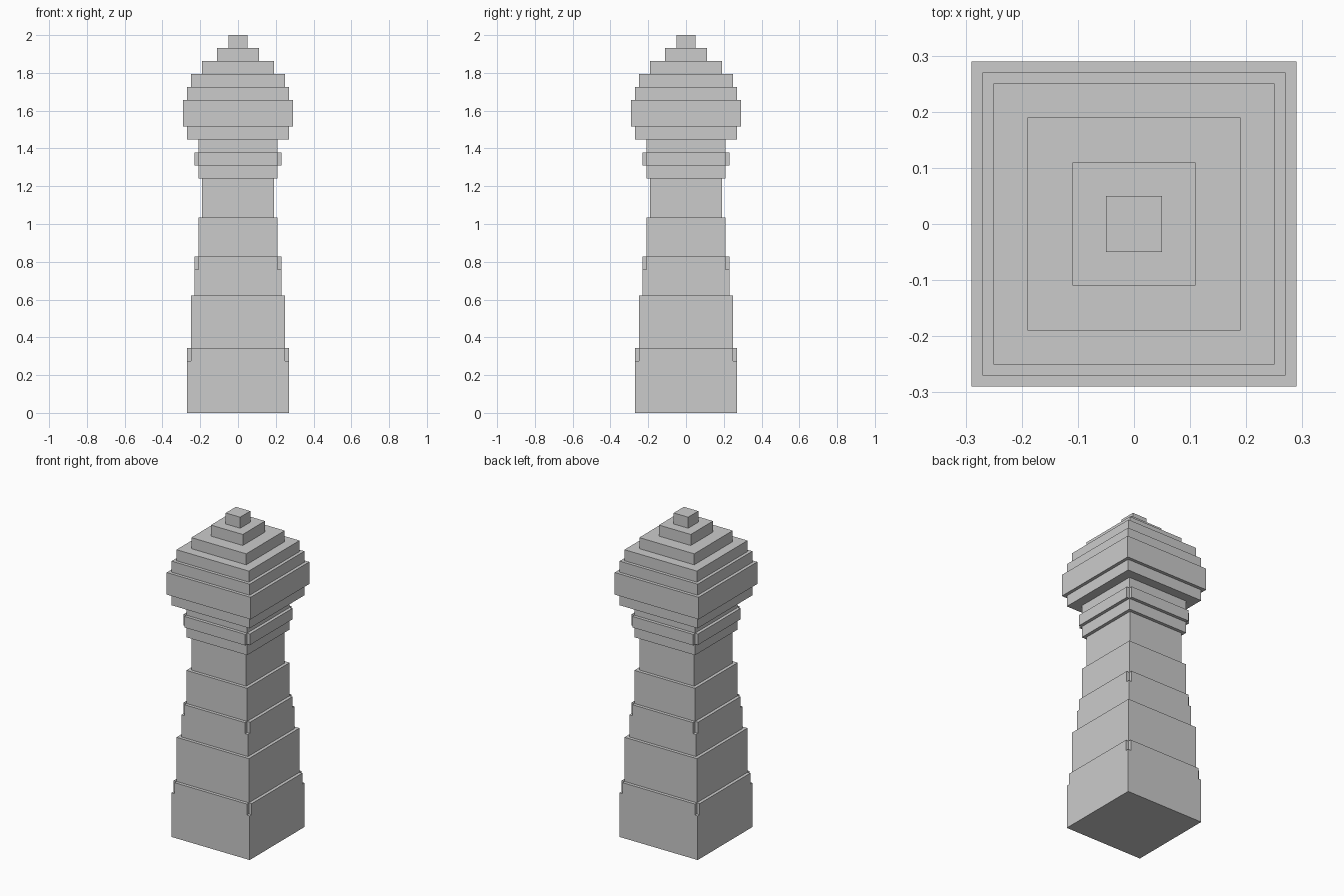
import bpy, bmesh

if "Cube" in bpy.data.objects:
    bpy.data.objects.remove(bpy.data.objects["Cube"])

U = 2 / 29  # height of one course; all levels are multiples of it


def outline(r, notch):
    """Square of half width r, with its corners cut in by notch if given."""
    if not notch:
        return [(r, -r), (r, r), (-r, r), (-r, -r)]
    i = r - notch
    pts = []
    x, y = 1, 0
    for _ in range(4):  # quarter turns
        for a, b in ((r, -i), (r, i), (i, i)):
            pts.append((x * a - y * b, y * a + x * b))
        x, y = -y, x
    return pts


def stack(name, courses):
    """Courses are (bottom level, top level, half width, corner notch)."""
    bm = bmesh.new()
    for z0, z1, r, notch in courses:
        pts = outline(r, notch)
        low = [bm.verts.new((x, y, z0 * U)) for x, y in pts]
        top = [bm.verts.new((x, y, z1 * U)) for x, y in pts]
        bm.faces.new(low[::-1])
        bm.faces.new(top)
        n = len(pts)
        for k in range(n):
            j = (k + 1) % n
            bm.faces.new((low[k], low[j], top[j], top[k]))
    mesh = bpy.data.meshes.new(name)
    bm.to_mesh(mesh)
    bm.free()
    obj = bpy.data.objects.new(name, mesh)
    bpy.context.collection.objects.link(obj)


# Plinth with notched top rim
stack("base", [(0, 4, 0.27, 0), (4, 5, 0.27, 0.02)])

# Tapering shaft
stack("shaft", [(5, 9, 0.25, 0), (9, 11, 0.23, 0), (11, 12, 0.23, 0.02),
                (12, 15, 0.21, 0), (15, 18, 0.19, 0)])

# Neck moulding with a projecting notched band
stack("collar", [(18, 19, 0.21, 0), (19, 20, 0.23, 0.02), (20, 21, 0.21, 0)])

# Overhanging head
stack("head", [(21, 22, 0.27, 0), (22, 24, 0.29, 0), (24, 25, 0.27, 0),
               (25, 26, 0.25, 0)])

# Stepped pyramid cap
stack("cap", [(26, 27, 0.19, 0), (27, 28, 0.11, 0), (28, 29, 0.05, 0)])
